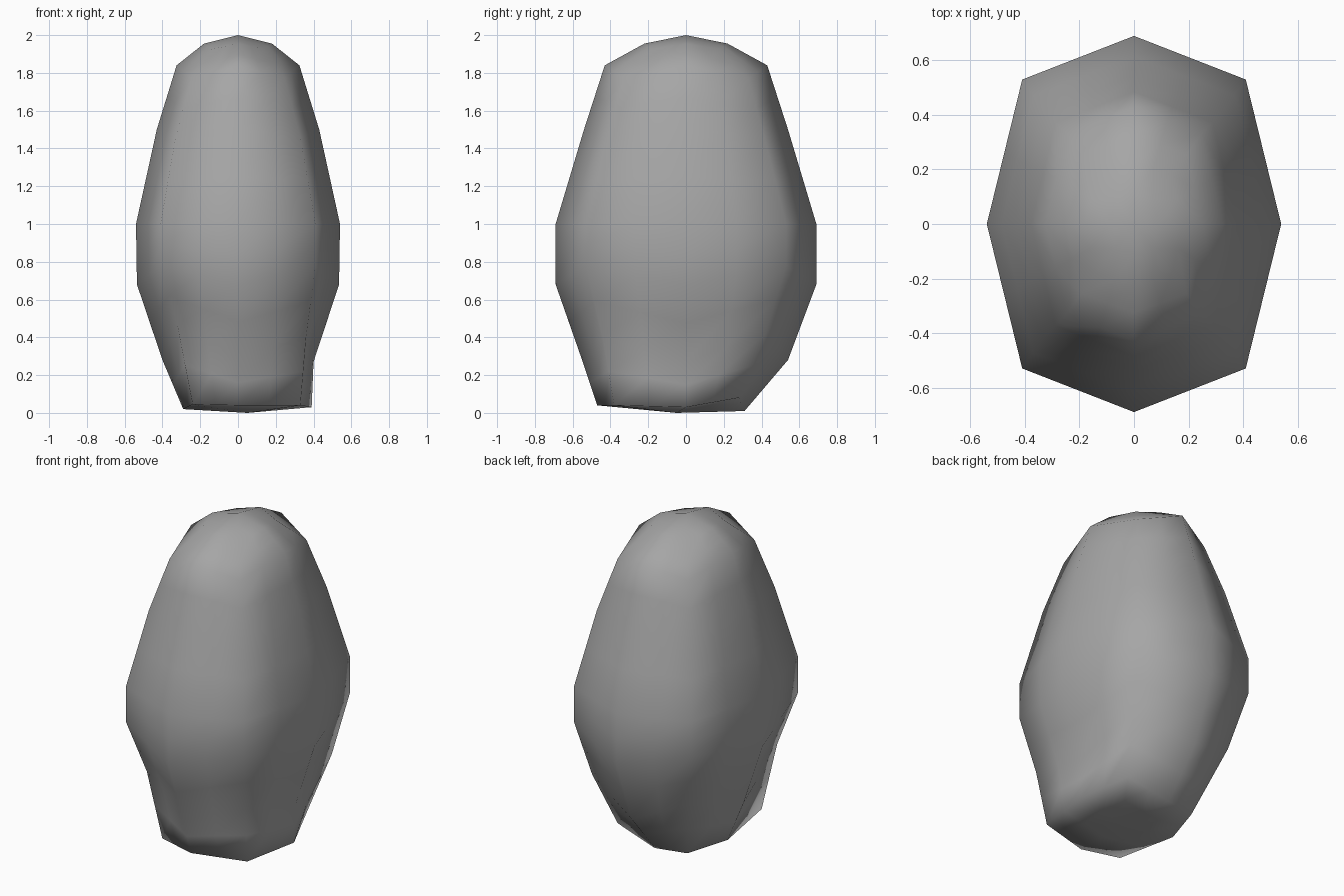
import bpy, bmesh

cube = bpy.data.objects.get("Cube")
if cube:
    bpy.data.objects.remove(cube)

# Stone material
stone = bpy.data.materials.new("stone grey")
stone.use_nodes = True
grey = (0.38, 0.38, 0.38, 1)
stone.diffuse_color = grey
stone.node_tree.nodes["Principled BSDF"].inputs["Base Color"].default_value = grey


def even_ring(rx, ry, z, cx, cy, cz):
    """Symmetric eight-point ring: four axis points and four corners."""
    return [(0, -ry, z), (cx, -cy, cz), (rx, 0, z), (cx, cy, cz),
            (0, ry, z), (-cx, cy, cz), (-rx, 0, z), (-cx, -cy, cz)]


# Uneven foot of the boulder, then the regular body, from the ground up
foot = [(0, -.47, .04), (.33, -.38, .04), (.39, 0, .03), (.28, .28, .08),
        (0, .31, .01), (-.2, .27, .015), (-.29, 0, .02), (-.24, -.41, .045)]
flare = [(0, -.55, .28), (.36, -.44, .4), (.4, 0, .27), (.36, .42, .42),
         (0, .54, .28), (-.33, .44, .42), (-.4, 0, .28), (-.32, -.45, .46)]
rings = [foot, flare,
         even_ring(.535, .69, .68, .41, .53, .78),
         even_ring(.54, .69, 1, .41, .53, 1),
         even_ring(.43, .54, 1.5, .33, .415, 1.46),
         even_ring(.325, .43, 1.84, .247, .33, 1.77),
         even_ring(.18, .22, 1.955, .14, .18, 1.925)]

# Skin the rings and close both ends with a shallow point
bm = bmesh.new()
loops = [[bm.verts.new(p) for p in ring] for ring in rings]
base = bm.verts.new((.05, -.05, 0))
peak = bm.verts.new((0, 0, 2))
for i in range(8):
    j = (i + 1) % 8
    for low, high in zip(loops, loops[1:]):
        bm.faces.new((low[i], low[j], high[j], high[i]))
    bm.faces.new((loops[0][j], loops[0][i], base))
    bm.faces.new((loops[-1][i], loops[-1][j], peak))

# Split every facet once so the twisted sides bend evenly
bmesh.ops.subdivide_edges(bm, edges=bm.edges[:], cuts=1, use_grid_fill=True)
bmesh.ops.recalc_face_normals(bm, faces=bm.faces[:])

mesh = bpy.data.meshes.new("boulder")
bm.to_mesh(mesh)
bm.free()
mesh.materials.append(stone)
mesh.shade_smooth()
boulder = bpy.data.objects.new("boulder", mesh)
bpy.context.collection.objects.link(boulder)
